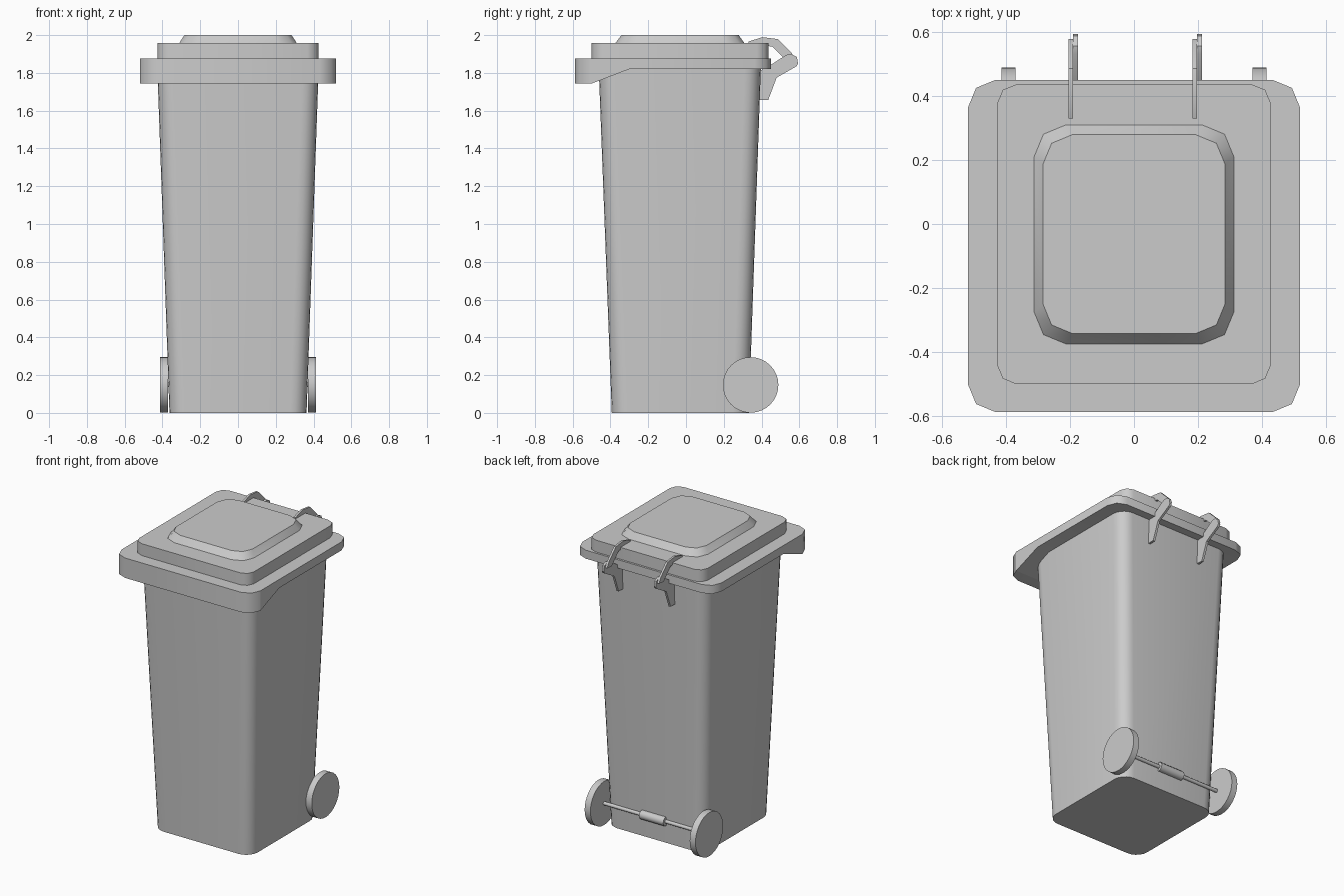
import bpy, bmesh, math
from mathutils import Vector, Matrix

if "Cube" in bpy.data.objects:
    bpy.data.objects.remove(bpy.data.objects["Cube"])


def outline(hx, y0, y1, r, seg):
    """Rounded rectangle, counter-clockwise seen from above."""
    pts = []
    for k, (cx, cy) in enumerate([(hx - r, y1 - r), (-hx + r, y1 - r),
                                  (-hx + r, y0 + r), (hx - r, y0 + r)]):
        for i in range(seg + 1):
            a = math.pi / 2 * (k + i / seg)
            pts.append((cx + r * math.cos(a), cy + r * math.sin(a)))
    return pts


def finish(name, bm, angle=40):
    bmesh.ops.recalc_face_normals(bm, faces=bm.faces)
    me = bpy.data.meshes.new(name)
    bm.to_mesh(me)
    bm.free()
    ob = bpy.data.objects.new(name, me)
    bpy.context.collection.objects.link(ob)
    bpy.ops.object.select_all(action='DESELECT')
    ob.select_set(True)
    bpy.context.view_layer.objects.active = ob
    bpy.ops.object.shade_smooth_by_angle(angle=math.radians(angle))
    return ob


def loft(rings):
    """Closed solid through rings of 3D points."""
    bm = bmesh.new()
    vs = [[bm.verts.new(p) for p in ring] for ring in rings]
    n = len(vs[0])
    for a, b in zip(vs, vs[1:]):
        for i in range(n):
            j = (i + 1) % n
            bm.faces.new((a[i], a[j], b[j], b[i]))
    bm.faces.new(vs[0][::-1])
    bm.faces.new(vs[-1])
    return bm


def tier(z, *rect):
    return [(x, y, z) for x, y in outline(*rect)]


def plate(name, profile, x0, x1):
    """Side profile (y, z) given thickness along x."""
    finish(name, loft([[(x, y, z) for y, z in profile] for x in (x0, x1)]), 30)


def rod(name, x0, x1, r, sides):
    bm = bmesh.new()
    bmesh.ops.create_cone(bm, cap_ends=True, segments=sides, radius1=r, radius2=r, depth=x1 - x0,
                          matrix=Matrix.Translation(((x0 + x1) / 2, 0.342, 0.148))
                          @ Matrix.Rotation(math.pi / 2, 4, 'Y'))
    finish(name, bm, 50)


# Tapered body
finish("bin_body", loft([tier(0, 0.363, -0.393, 0.333, 0.085, 5),
                         tier(1.85, 0.428, -0.463, 0.397, 0.085, 5)]))

# Lid rim with a skirt dropping at the front
rim = loft([tier(1.82, 0.518, -0.587, 0.45, 0.086, 2),
            tier(1.877, 0.518, -0.587, 0.45, 0.086, 2)])
for y in (-0.30, -0.501):
    bmesh.ops.bisect_plane(rim, geom=rim.verts[:] + rim.edges[:] + rim.faces[:],
                           plane_co=Vector((0, y, 0)), plane_no=Vector((0, 1, 0)))
for v in rim.verts:
    if v.co.y < -0.45 and v.co.z < 1.85:
        v.co.z = 1.743
finish("lid_rim", rim, 46)

# Lid step and raised centre panel
finish("lid_step", loft([tier(1.86, 0.427, -0.50, 0.436, 0.06, 2),
                         tier(1.957, 0.427, -0.50, 0.436, 0.06, 2)]), 46)
finish("lid_panel", loft([tier(1.955, 0.313, -0.376, 0.311, 0.1, 2),
                          tier(2.0, 0.284, -0.342, 0.279, 0.092, 2)]), 46)

# Two hinges: a lid arm beside a body bracket
arm = [(0.33, 1.95), (0.33, 1.966), (0.405, 1.989), (0.485, 1.979), (0.56, 1.905),
       (0.578, 1.87), (0.53, 1.865), (0.455, 1.94)]
bracket = [(0.37, 1.656), (0.435, 1.656), (0.48, 1.775), (0.585, 1.835), (0.593, 1.85),
           (0.587, 1.885), (0.555, 1.90), (0.53, 1.895), (0.445, 1.84), (0.37, 1.80)]
for side, x in (("left", -0.19), ("right", 0.197)):
    plate("lid_arm_" + side, arm, x - 0.014, x)
    plate("hinge_bracket_" + side, bracket, x, x + 0.015)

# Wheels, axle and axle sleeve
rod("wheel_left", -0.413, -0.37, 0.147, 32)
rod("wheel_right", 0.37, 0.413, 0.147, 32)
rod("axle", -0.38, 0.38, 0.012, 12)
rod("axle_sleeve", -0.09, 0.09, 0.03, 12)
